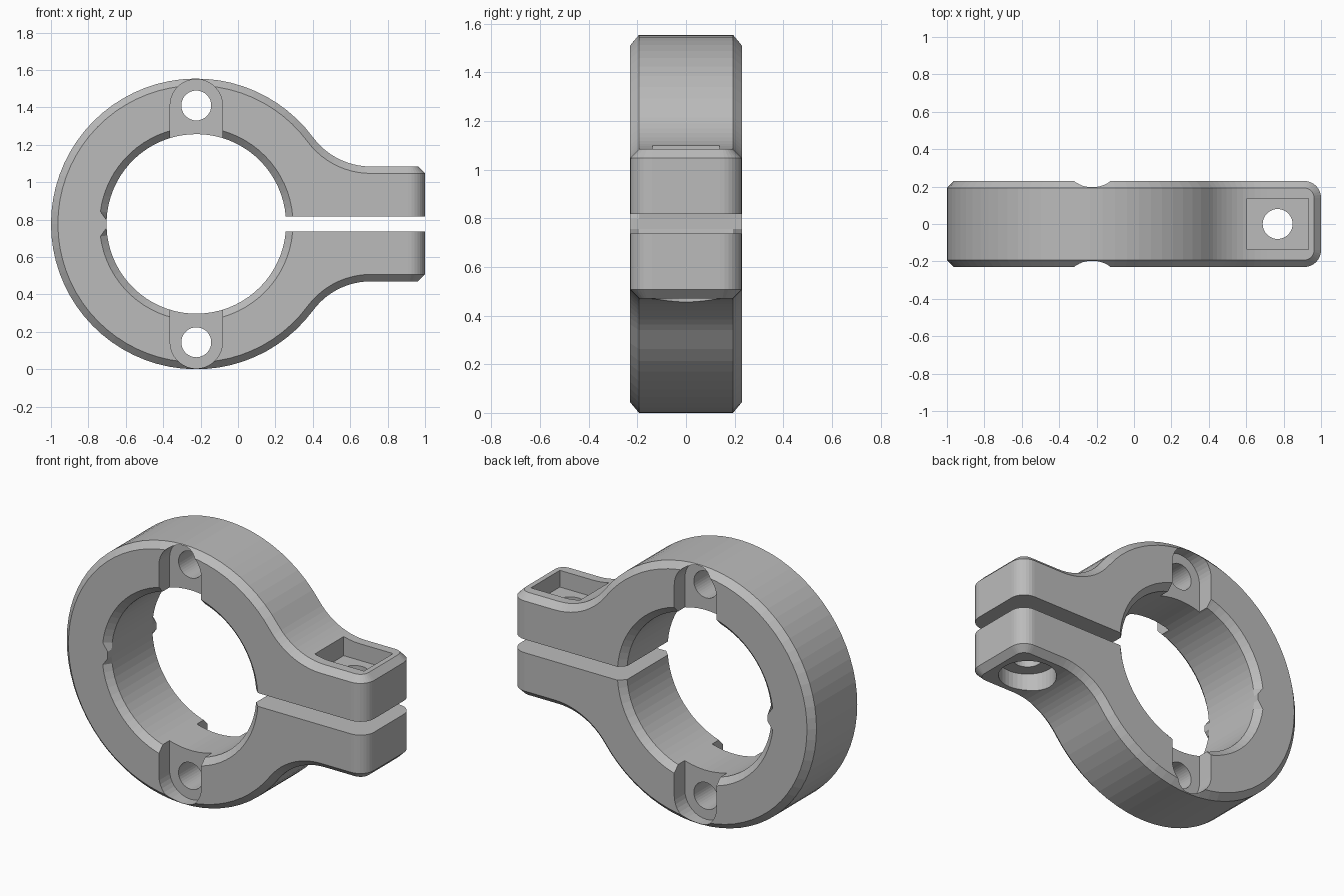
import bpy, bmesh
from math import sin, cos, asin, atan2, radians, sqrt, pi, ceil

cube = bpy.data.objects.get("Cube")
if cube:
    bpy.data.objects.remove(cube, do_unlink=True)

# Main dimensions
XC, ZC, R = -0.223, 0.777, 0.777
BORE, DEPTH, SLIT = 0.48, 0.23, 0.04
TAB, FILLET_X, CHAMFER = 0.307, 0.71, 0.037
HOLE, HOLE_OFFSET, SLOT = 0.08, 0.633, 0.14

grey = bpy.data.materials.new("plain grey")
grey.use_nodes = True
grey.diffuse_color = (0.5, 0.5, 0.5, 1)
grey.node_tree.nodes["Principled BSDF"].inputs["Base Color"].default_value = (0.5, 0.5, 0.5, 1)


def arc(cx, cz, r, a0, a1, step=radians(5)):
    n = max(2, ceil(abs(a1 - a0) / step))
    return [(cx + r * cos(a0 + (a1 - a0) * i / n),
             cz + r * sin(a0 + (a1 - a0) * i / n)) for i in range(n + 1)]


def circle(cx, cz, r):
    return arc(cx, cz, r, 0, 2 * pi, radians(10))[:-1]


def prism_mesh(outline, axis, lo, hi):
    """Extrude a closed outline along y or z."""
    bm = bmesh.new()
    place = (lambda p, t: (p[0], t, p[1])) if axis == "y" else (lambda p, t: (p[0], p[1], t))
    face = bm.faces.new([bm.verts.new(place(p, lo)) for p in outline])
    new = bmesh.ops.extrude_face_region(bm, geom=[face])["geom"]
    shift = (0, hi - lo, 0) if axis == "y" else (0, 0, hi - lo)
    bmesh.ops.translate(bm, verts=[g for g in new if isinstance(g, bmesh.types.BMVert)], vec=shift)
    bmesh.ops.recalc_face_normals(bm, faces=bm.faces)
    return bm


def finish(bm, name):
    mesh = bpy.data.meshes.new(name)
    bm.to_mesh(mesh)
    bm.free()
    mesh.materials.append(grey)
    obj = bpy.data.objects.new(name, mesh)
    bpy.context.collection.objects.link(obj)
    return obj


def cut(target, bm):
    cutter = finish(bm, "cutter")
    cutter.hide_render = True
    mod = target.modifiers.new("cut", "BOOLEAN")
    mod.operation, mod.solver, mod.object = "DIFFERENCE", "EXACT", cutter
    bpy.context.view_layer.objects.active = target
    bpy.ops.object.modifier_apply(modifier=mod.name)
    bpy.data.objects.remove(cutter, do_unlink=True)


# Clamp outline: upper half, then its mirror image
dx = FILLET_X - XC
fillet = (dx * dx + TAB * TAB - R * R) / (2 * (R - TAB))
join = atan2(TAB + fillet, dx)
upper = [(1, SLIT), (1, TAB)]
upper += arc(FILLET_X, TAB + fillet, fillet, -pi / 2, join - pi)
upper += arc(XC, 0, R, join, pi)[1:]
lower = [(x, -z) for x, z in reversed(upper[:-1])]
gap = asin(SLIT / BORE)
bore = arc(XC, 0, BORE, 2 * pi - gap, gap)
body = prism_mesh([(x, z + ZC) for x, z in upper + lower + bore], "y", -DEPTH, DEPTH)

# Rounded tab corners, then a chamfer along outer rim and bore
corners = [e for e in body.edges
           if all(v.co.x > 0.999 for v in e.verts)
           and abs(e.verts[0].co.y - e.verts[1].co.y) < 0.001]
bmesh.ops.bevel(body, geom=corners, offset=0.09, segments=8, profile=0.5,
                affect="EDGES", clamp_overlap=False)
rim = [e for e in body.edges
       if e.calc_face_angle(0) > radians(60)
       and max(abs(v.co.z - ZC) for v in e.verts) > SLIT + 0.001]
bmesh.ops.bevel(body, geom=rim, offset=CHAMFER, segments=1, profile=0.5,
                affect="EDGES", clamp_overlap=False)
bmesh.ops.recalc_face_normals(body, faces=body.faces)
clamp = finish(body, "split_clamp_ring")

# Mounting slots on both faces, with through holes at top and bottom
for up in (1, -1):
    zh = ZC + up * HOLE_OFFSET
    inner = ZC + up * 0.3
    stadium = [(XC - SLOT, inner), (XC + SLOT, inner)]
    stadium += arc(XC, zh, SLOT, 0, up * pi, radians(10))
    for lo, hi in ((-0.4, 0.1 - DEPTH), (DEPTH - 0.1, 0.4)):
        cut(clamp, prism_mesh(stadium, "y", lo, hi))
    cut(clamp, prism_mesh(circle(XC, zh, HOLE), "y", -0.5, 0.5))

# Screw hole with a square nut pocket above and a round counterbore below
cut(clamp, prism_mesh([(0.605, -0.137), (0.932, -0.137), (0.932, 0.137), (0.605, 0.137)],
                      "z", ZC + TAB - 0.1, 1.4))
cut(clamp, prism_mesh(circle(0.768, 0, 0.16), "z", 0.2, ZC - TAB + 0.1))
cut(clamp, prism_mesh(circle(0.768, 0, HOLE), "z", 0.3, 1.3))
